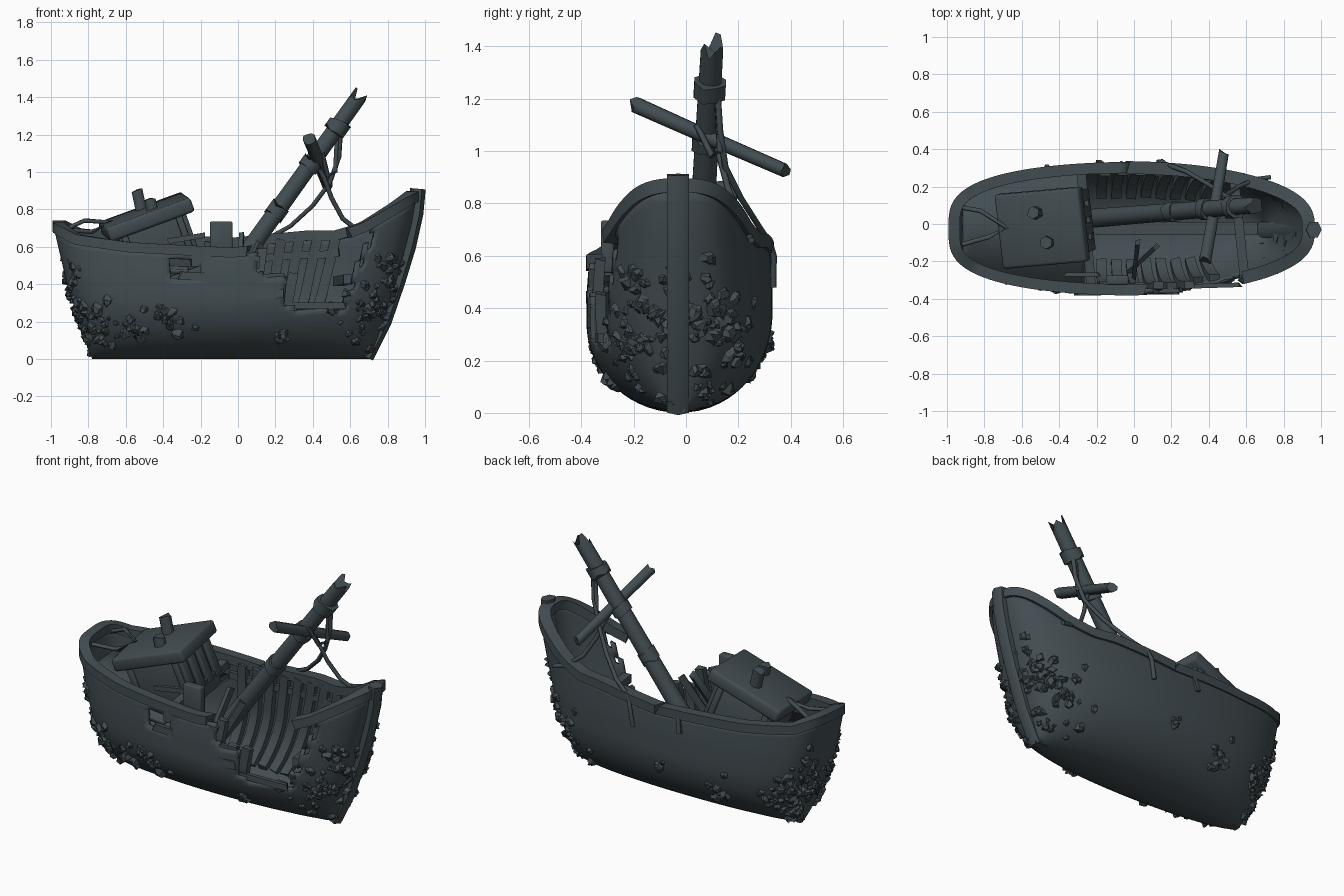
import bpy, bmesh, math, random
from math import cos, sin, pi, acos, radians
from mathutils import Vector, Matrix

random.seed(4)
if "Cube" in bpy.data.objects:
    bpy.data.objects.remove(bpy.data.objects["Cube"])

wood = bpy.data.materials.new("dark_slate_wood")
wood.use_nodes = True
COLOUR = (0.055, 0.074, 0.083, 1)
wood.diffuse_color = COLOUR
bsdf = next(n for n in wood.node_tree.nodes if n.type == 'BSDF_PRINCIPLED')
bsdf.inputs["Base Color"].default_value = COLOUR
bsdf.inputs["Roughness"].default_value = 0.9

# Hull outline curves: rail height, sideways roll, stern and bow reach by height
SHEER = [(-1, .70), (-.9, .645), (-.6, .61), (0, .585), (.6, .64), (.75, .695), (.9, .79), (1, .86)]
ROLL = [(.45, .08), (.7, 0)]
STERN = [(0, -.78), (.4, -.915), (.66, -.975), (.75, -.99)]
BOW = [(0, .71), (.35, .83), (.72, .93), (.9, .96)]
# Broken side: start, end, height above which planking is lost
GAPS = [(.09, .26, .45), (.26, .57, .27), (.57, .62, .36), (.62, .67, .51), (.67, .72, .6)]


def interp(table, v):
    for (a, fa), (b, fb) in zip(table, table[1:]):
        if v <= b:
            return fa + (fb - fa) * max(0, (v - a) / (b - a))
    return table[-1][1]


def hull_point(th, k, inset=0.0, dz=0.0):
    s = cos(th)
    z = interp(SHEER, s) * k
    full = max(.05, math.sqrt(1 - (1 - min(z / .36, 1)) ** 2)) - .22 * max(0, z - .48)
    y = (.355 * full - inset) * abs(sin(th)) ** (.7 if s > 0 else .56)
    y = max(y, 0) * (1 if sin(th) >= 0 else -1)
    a, b = interp(STERN, z) + inset, interp(BOW, z) - inset
    return Vector(((a + b) / 2 + (b - a) / 2 * s, y - .025, z + dz + y * interp(ROLL, s) * k))


def side_angle(x, side):
    return side * acos(max(-1, min(1, x)))


def finish(name, bm, angle=35):
    me = bpy.data.meshes.new(name)
    bm.to_mesh(me)
    bm.free()
    me.materials.append(wood)
    me.shade_smooth()
    me.set_sharp_from_angle(angle=radians(angle))
    ob = bpy.data.objects.new(name, me)
    bpy.context.scene.collection.objects.link(ob)
    return ob


def sweep(name, pts, w, h, n=4, ref=(0, 0, 1), taper=1.0, jag=0.0):
    """Sweep an n-sided section of half sizes w, h along a path."""
    bm, rings = bmesh.new(), []
    pts = [Vector(p) for p in pts]
    grow = 1 / cos(pi / n)
    for i, p in enumerate(pts):
        t = (pts[min(i + 1, len(pts) - 1)] - pts[max(i - 1, 0)]).normalized()
        side = t.cross(Vector(ref)).normalized()
        up = side.cross(t)
        m = grow * (1 + (taper - 1) * i / (len(pts) - 1))
        end = -1 if i == 0 else 1 if i == len(pts) - 1 else 0
        ring = []
        for j in range(n):
            a = 2 * pi * (j + .5) / n
            ring.append(bm.verts.new(p + m * (side * w * cos(a) + up * h * sin(a))
                                     + t * end * random.uniform(-jag, jag)))
        rings.append(ring)
    for a, b in zip(rings, rings[1:]):
        for j in range(n):
            bm.faces.new((a[j], a[(j + 1) % n], b[(j + 1) % n], b[j]))
    bm.faces.new(rings[0][::-1])
    bm.faces.new(rings[-1])
    bmesh.ops.recalc_face_normals(bm, faces=bm.faces)
    return finish(name, bm, 62)


def box(name, size, place, bevel=.008):
    bm = bmesh.new()
    bmesh.ops.create_cube(bm, size=1, matrix=Matrix.Diagonal((*size, 1)))
    bmesh.ops.bevel(bm, geom=bm.edges[:], offset=bevel, segments=2, profile=.5, affect='EDGES')
    bm.transform(place)
    return finish(name, bm, 50)


def lost(c):
    if c.y > -.05:
        return False
    if -.37 < c.x < -.2 and .44 < c.z < .54:
        return True
    return any(a < c.x < b and c.z > z for a, b, z in GAPS)


# Hull shell with broken planking
N, L = 168, 22
bm = bmesh.new()
rows = [[bm.verts.new(hull_point(2 * pi * i / N, (j / L) ** 1.4)) for i in range(N)] for j in range(L + 1)]
for low, high in zip(rows, rows[1:]):
    for i in range(N):
        n = (i + 1) % N
        bm.faces.new((low[i], low[n], high[n], high[i]))
bm.faces.new(rows[0][::-1])
bmesh.ops.delete(bm, geom=[f for f in bm.faces if lost(f.calc_center_median())], context='FACES')
hull = finish("hull", bm)
mod = hull.modifiers.new("thickness", 'SOLIDIFY')
mod.thickness, mod.offset = .025, -1


# Gunwale rail, in two runs around the gap
def rail(name, start, end, w):
    steps = 70
    path = [hull_point(start + (end - start) * i / steps, 1, .02, .01) for i in range(steps + 1)]
    sweep(name, path, w, .027, jag=.02)


rail("bow_rail", -acos(.66), pi / 2, .034)
rail("stern_rail", pi / 2, 2 * pi - acos(.1), .03)

# Stem post at the bow and keel strip
stem = [(.685, .01), (.78, .2), (.855, .42), (.91, .6), (.95, .78), (.962, .91)]
sweep("stem_post", [(x, -.03, z) for x, z in stem], .042, .036, 6, ref=(1, 0, 0))
sweep("keel", [(-.78, -.025, .012), (.72, -.025, .012)], .022, .01)

# Stern deck spanning from side to side
bm, pairs = bmesh.new(), []
for i in range(25):
    s = -.97 + .71 * i / 24
    pairs.append([bm.verts.new(hull_point(side_angle(s, d), .84, .02)) for d in (-1, 1)])
for a, b in zip(pairs, pairs[1:]):
    bm.faces.new((a[0], b[0], b[1], a[1]))
finish("stern_deck", bm).modifiers.new("thickness", 'SOLIDIFY').thickness = .025

# Heavy curved ribs lining the hold, snapped off at the gap
for i in range(8):
    x = -.2 + i * .108
    for side in (-1, 1):
        path = [hull_point(side_angle(x, side), k / 24, .042) for k in range(3, 25)]
        path = [p + Vector((.09 * p.z, 0, .012)) for p in path if not lost(p)]
        sweep("rib", path, .02, .027, ref=(1, 0, 0), jag=.008)

# Stringer along the far side, keelson and cross beams
sweep("stringer", [hull_point(side_angle(-.25 + .09 * i, 1), .86, .04) for i in range(11)], .012, .02)
sweep("keelson", [(-.7, -.025, .06), (.66, -.025, .06)], .035, .03)
for x, k in ((-.25, .96), (.7, .62)):
    ends = [hull_point(side_angle(x + .03 * d, -d), k, .03) for d in (-1, 1)]
    sweep("cross_beam", ends, .025, .025)

# Loose broken planks by the gap
PLANKS = [((.07, -.36, .42), (.25, -.355, .43), .03), ((.09, -.365, .345), (.23, -.365, .35), .025),
          ((.25, -.335, .285), (.57, -.325, .285), .018), ((-.25, -.36, .53), (.11, -.36, .515), .035),
          ((-.31, -.37, .445), (-.18, -.37, .44), .022), ((-.37, -.27, .63), (-.19, -.27, .66), .014),
          ((-.02, -.25, .3), (.12, -.12, .62), .02), ((0, -.28, .4), (.02, -.1, .66), .02)]
for a, b, h in PLANKS:
    sweep("broken_plank", [a, b], .012, h, jag=.015)
box("rail_post", (.12, .05, .2), Matrix.Translation((-.09, -.3, .635)))

# Sunken cabin with tilted roof
tilt = (Matrix.Translation((-.49, -.02, .76)) @ Matrix.Rotation(radians(5), 4, 'Z')
        @ Matrix.Rotation(radians(-20), 4, 'Y') @ Matrix.Rotation(radians(5), 4, 'X'))
box("cabin_roof", (.48, .4, .08), tilt, .016)
box("cabin_walls", (.36, .32, .32), tilt @ Matrix.Translation((-.01, 0, -.17)))
for i in range(4):
    box("cabin_wall_plank", (.025, .06, .25), tilt @ Matrix.Translation((.18, -.135 + .09 * i, -.14)), .005)
for side in (-1, 1):
    for x in (-.16, .15):
        box("cabin_post", (.035, .025, .25), tilt @ Matrix.Translation((x, side * .165, -.14)), .005)
for x, y, z in ((-.54, .06, .9), (-.47, -.1, .85)):
    sweep("roof_stub", [(x + .03, y, z - .14), (x, y, z)], .03, .03, 6, ref=(0, 1, 0), jag=.012)

# Leaning broken mast, collars and yard
FOOT, TIP = Vector((-.23, .03, .18)), Vector((.645, .1, 1.4))
sweep("mast", [FOOT.lerp(TIP, i / 8) for i in range(9)], .05, .05, 12, ref=(0, 1, 0), taper=.85, jag=.04)
for f, r in ((.5, .053), (.7, .056), (.87, .06)):
    sweep("mast_collar", [FOOT.lerp(TIP, f + d) for d in (-.02, 0, .02)], r, r, 8, ref=(0, 1, 0), jag=.016)
sweep("yard", [(.38, -.2, 1.18), (.43, .08, 1.055), (.48, .38, .925)], .032, .03, 8, taper=.85, jag=.02)

# Sagging ropes
ROPES = [[(.55, .12, 1.23), (.54, .13, 1.08), (.49, .15, .94), (.4, .21, .82), (.28, .28, .71),
          (.17, .32, .65), (.15, .335, .6), (.13, .333, .48)],
         [(.4, .1, 1.08), (.46, .13, .97), (.5, .16, .86), (.56, .2, .75), (.65, .24, .68), (.73, .25, .66)],
         [(.45, .04, 1.1), (.48, .1, .98), (.52, .13, 1.0), (.53, .12, 1.18)],
         [(-.93, .09, .69), (-.82, .07, .74), (-.68, -.02, .73), (-.78, -.07, .68), (-.92, -.11, .69)]]
for path in ROPES:
    sweep("rope", path, .011, .011, 6, ref=(.3, .8, .2))
sweep("side_cleat", [(-.17, .315, .62), (-.19, .33, .52)], .012, .014, ref=(1, 0, 0))

# Barnacle clusters on the lower hull: position along length, side, height share, spread, count
CLUSTERS = [(-.97, -1, .3, .22, 40), (-.97, 1, .3, .22, 40), (-.99, 1, .55, .2, 14), (-.88, -1, .3, .18, 26),
            (-.88, 1, .32, .18, 26), (-.66, -1, .27, .09, 14), (-.42, -1, .4, .1, 14), (-.45, 1, .36, .1, 10),
            (.97, -1, .38, .25, 36), (.97, 1, .38, .25, 36), (.86, -1, .32, .22, 30), (.86, 1, .33, .22, 30),
            (0, 1, .45, .05, 5), (.35, -1, .2, .06, 5), (-.93, -1, .75, .12, 6)]
bm = bmesh.new()
for x, side, height, spread, count in CLUSTERS:
    for _ in range(count):
        th = side_angle(x, side) + random.gauss(0, spread * .6)
        k = max(.06, height + random.gauss(0, spread * .6))
        p = hull_point(th, k)
        if k > .85 or lost(p):
            continue
        nor = (hull_point(th + .02, k) - p).cross(hull_point(th, k + .02) - p).normalized()
        turn = nor.to_track_quat('Z', 'Y').to_matrix().to_4x4()
        r = random.uniform(.02, .044)
        made = bmesh.ops.create_cone(bm, cap_ends=True, segments=6, radius1=r, radius2=r * .4, depth=r * .9,
                                     matrix=Matrix.Translation(p) @ turn)
        for v in made["verts"]:
            v.co += Vector([random.uniform(-.3, .3) * r for _ in range(3)])
            v.co.z = max(v.co.z, .01)
finish("barnacles", bm, 30)
